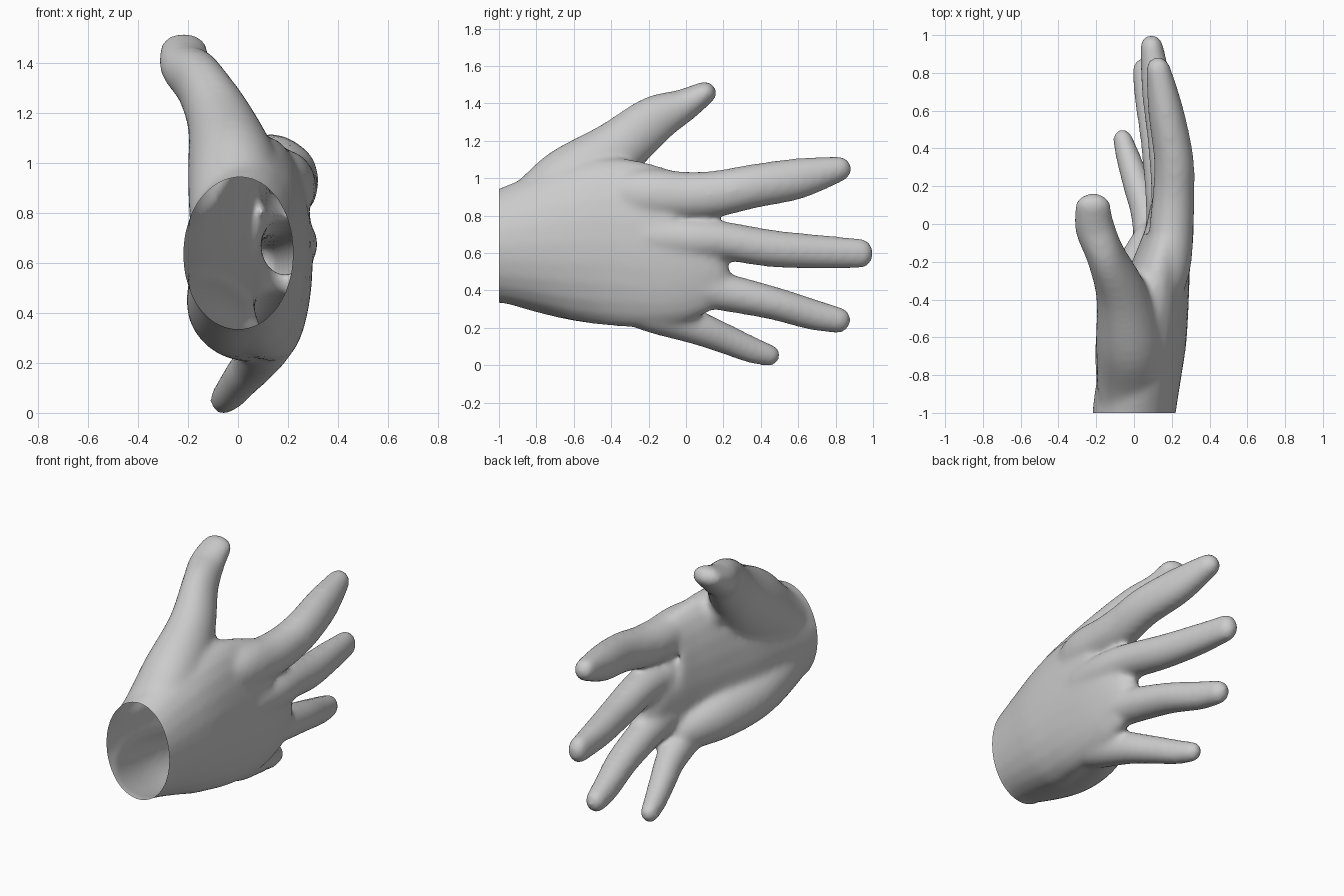
import bpy, bmesh, math
from mathutils import Vector

cube = bpy.data.objects.get("Cube")
if cube:
    bpy.data.objects.remove(cube)

SIDES = 24
STEPS = 5


def catmull(a, b, c, d, t):
    return [0.5 * (2 * q + (r - p) * t + (2 * p - 5 * q + 4 * r - s) * t * t
                   + (3 * q - p - 3 * r + s) * t ** 3)
            for p, q, r, s in zip(a, b, c, d)]


def tube(bm, keys):
    """Loft elliptical rings (x, y, z, x radius, z radius) along a path, with a round tip."""
    rings = []
    for i in range(len(keys) - 1):
        a, d = keys[max(i - 1, 0)], keys[min(i + 2, len(keys) - 1)]
        rings += [catmull(a, keys[i], keys[i + 1], d, s / STEPS) for s in range(STEPS)]
    rings.append(list(keys[-1]))
    # rounded tip
    end, way = Vector(rings[-1][:3]), Vector(rings[-1][:3]) - Vector(rings[-2][:3])
    rx, rz = rings[-1][3:]
    for deg in (25, 50, 75):
        a = math.radians(deg)
        p = end + way.normalized() * min(rx, rz) * math.sin(a)
        rings.append([*p, rx * math.cos(a), rz * math.cos(a)])
    loops = []
    for i, ring in enumerate(rings):
        before, after = rings[max(i - 1, 0)], rings[min(i + 1, len(rings) - 1)]
        t = (Vector(after[:3]) - Vector(before[:3])).normalized()
        u = Vector((1, 0, 0))
        u = (u - t * u.dot(t)).normalized()
        v = u.cross(t)
        loops.append([bm.verts.new(Vector(ring[:3])
                                   + u * ring[3] * math.cos(k * math.tau / SIDES)
                                   + v * ring[4] * math.sin(k * math.tau / SIDES))
                      for k in range(SIDES)])
    for lo, hi in zip(loops, loops[1:]):
        for k in range(SIDES):
            n = (k + 1) % SIDES
            bm.faces.new((lo[k], lo[n], hi[n], hi[k]))
    bm.faces.new(loops[0])
    bm.faces.new(loops[-1])


bm = bmesh.new()
# wrist and palm
tube(bm, [(0, -1.1, .635, .22, .30), (0, -1, .635, .22, .305), (.03, -.8, .65, .22, .365),
          (.065, -.6, .66, .215, .425), (.105, -.4, .66, .188, .45), (.15, -.2, .635, .15, .435),
          (.18, -.04, .62, .12, .39), (.185, .02, .66, .1, .3)])
# heel of the palm below the little finger
tube(bm, [(0, -1.1, .6, .17, .2), (-.01, -.9, .52, .185, .2), (-.015, -.6, .425, .188, .185),
          (.02, -.32, .37, .155, .165), (.09, -.1, .32, .11, .12)])
# index finger
tube(bm, [(.14, -.5, .9, .06, .08), (.18, -.25, .91, .115, .14), (.2, 0, .905, .117, .13),
          (.21, .17, .918, .11, .124), (.21, .35, .955, .105, .118), (.168, .6, .998, .094, .11),
          (.128, .82, 1.05, .066, .07)])
# middle finger
tube(bm, [(.17, -.5, .69, .06, .06), (.19, -.25, .69, .105, .11), (.205, 0, .675, .114, .115),
          (.195, .2, .665, .106, .104), (.167, .45, .625, .096, .1), (.125, .7, .607, .084, .092),
          (.093, .94, .597, .062, .08)])
# ring finger
tube(bm, [(.14, -.5, .53, .06, .06), (.165, -.25, .49, .11, .11), (.17, 0, .435, .107, .11),
          (.16, .15, .403, .1, .105), (.125, .45, .336, .092, .09), (.078, .68, .27, .077, .083),
          (.054, .82, .24, .062, .07)])
# little finger
tube(bm, [(.12, -.45, .38, .08, .09), (.115, -.2, .3, .11, .12), (.07, .05, .205, .087, .094),
          (.02, .2, .145, .077, .082), (-.03, .35, .082, .065, .072), (-.06, .45, .052, .054, .059)])
# thumb
tube(bm, [(0, -1.1, .69, .18, .17), (-.005, -.85, .79, .19, .185), (-.02, -.6, .965, .182, .215),
          (-.07, -.36, 1.16, .134, .158), (-.148, -.17, 1.312, .103, .13),
          (-.207, -.02, 1.385, .106, .092), (-.218, .1, 1.455, .094, .064)])
# web between thumb and index finger
tube(bm, [(.02, -.7, .92, .1, .1), (.045, -.5, .98, .12, .13), (.06, -.35, 1.0, .115, .11)])
bmesh.ops.recalc_face_normals(bm, faces=bm.faces)
mesh = bpy.data.meshes.new("hand_parts")
bm.to_mesh(mesh)
bm.free()
hand = bpy.data.objects.new("hand", mesh)
bpy.context.collection.objects.link(hand)

# fuse the parts into one smooth skin
remesh = hand.modifiers.new("fuse", 'REMESH')
remesh.mode = 'VOXEL'
remesh.voxel_size = 0.016
soften = hand.modifiers.new("soften", 'SMOOTH')
soften.factor = 0.5
soften.iterations = 16
graph = bpy.context.evaluated_depsgraph_get()
skin = bpy.data.meshes.new_from_object(hand.evaluated_get(graph))
hand.modifiers.clear()
hand.data = skin

# open wrist
bm = bmesh.new()
bm.from_mesh(skin)
bmesh.ops.bisect_plane(bm, geom=bm.verts[:] + bm.edges[:] + bm.faces[:], plane_co=(0, -1, 0),
                       plane_no=(0, 1, 0), clear_inner=True)
for f in bm.faces:
    f.smooth = True
bm.to_mesh(skin)
bm.free()

# skin colour
mat = bpy.data.materials.new("light_grey")
mat.use_nodes = True
grey = (.6, .6, .6, 1)
mat.diffuse_color = grey
mat.node_tree.nodes["Principled BSDF"].inputs["Base Color"].default_value = grey
skin.materials.clear()
skin.materials.append(mat)
